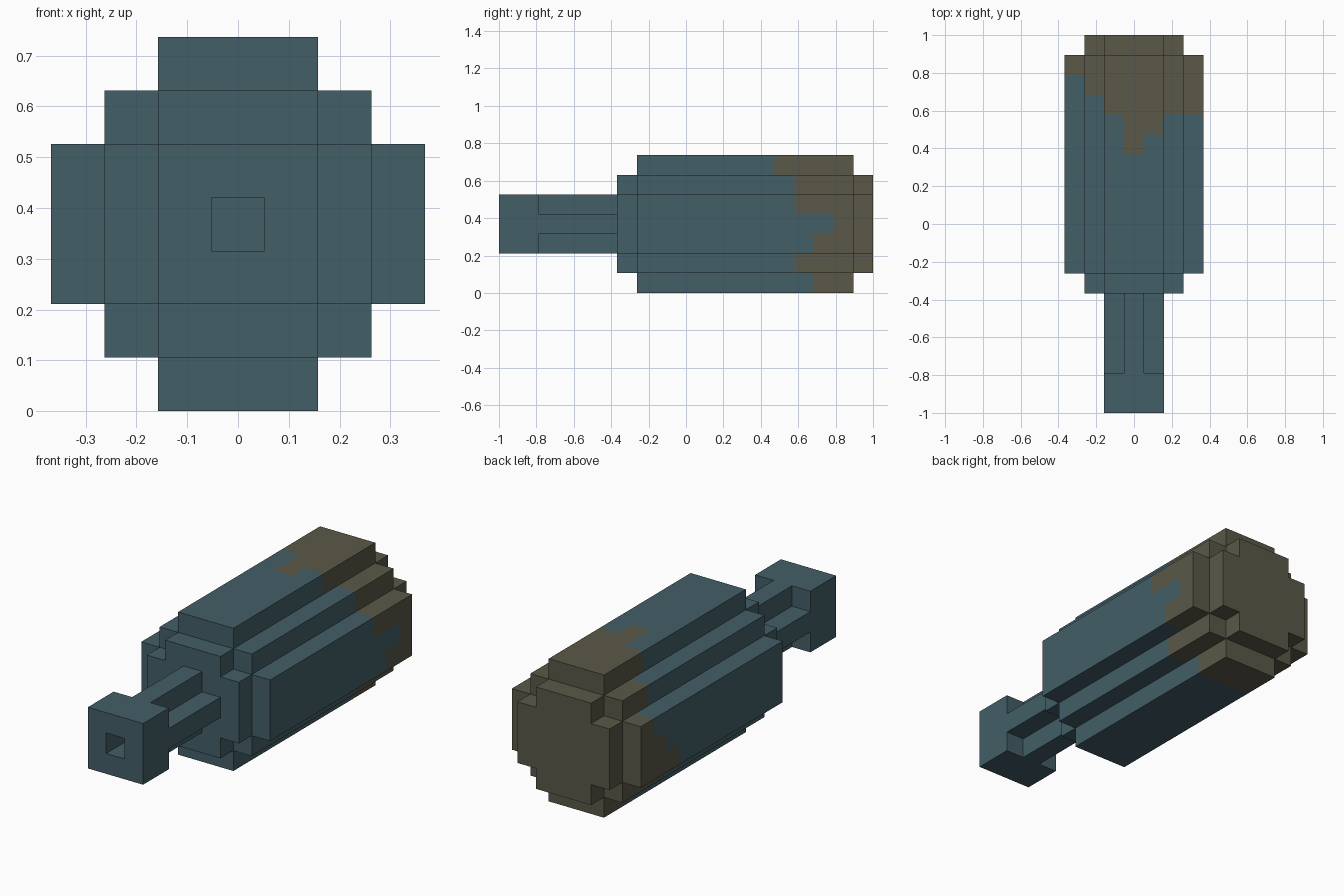
import bpy
import bmesh
import math
from mathutils import Vector

cube = bpy.data.objects.get("Cube")
if cube:
    bpy.data.objects.remove(cube, do_unlink=True)

U = 2 / 19  # size of one block; the model is 7 x 19 x 7 blocks


def make_material(name, rgb):
    mat = bpy.data.materials.new(name)
    mat.use_nodes = True
    color = (*rgb, 1.0)
    mat.diffuse_color = color
    mat.node_tree.nodes["Principled BSDF"].inputs["Base Color"].default_value = color
    return mat


MATERIALS = [make_material("slate_blue", (0.056, 0.112, 0.136)),
             make_material("olive_brown", (0.103, 0.099, 0.064))]


def build_blocks(name, cells, paint=lambda cell: 0):
    """Make the outer skin of a set of blocks, with flat areas merged."""
    bm = bmesh.new()
    corners = {}

    def corner(p):
        key = tuple(round(c) for c in p)
        if key not in corners:
            x, y, z = key
            corners[key] = bm.verts.new(((x - 3.5) * U, y * U - 1, z * U))
        return corners[key]

    for cell in cells:
        for axis in range(3):
            for sign in (-1, 1):
                step = Vector((0, 0, 0))
                step[axis] = sign
                if tuple(round(c) for c in Vector(cell) + step) in cells:
                    continue
                # Two directions across the face, ordered to face outward
                a, b = Vector((0, 0, 0)), Vector((0, 0, 0))
                a[(axis + 1) % 3] = 0.5
                b[(axis + 2) % 3] = 0.5 * sign
                mid = Vector(cell) + Vector((0.5, 0.5, 0.5)) + step * 0.5
                face = bm.faces.new([corner(mid + p) for p in (-a - b, a - b, a + b, b - a)])
                face.material_index = paint(cell)
    bmesh.ops.dissolve_limit(bm, angle_limit=math.radians(1), verts=bm.verts[:],
                             edges=bm.edges[:], delimit={'MATERIAL'})
    mesh = bpy.data.meshes.new(name)
    bm.to_mesh(mesh)
    bm.free()
    for mat in MATERIALS:
        mesh.materials.append(mat)
    obj = bpy.data.objects.new(name, mesh)
    bpy.context.collection.objects.link(obj)
    return obj


def blocks(y_range, inside):
    """Blocks whose distances from the long axis pass the given test."""
    return {(x, y, z) for x in range(7) for y in y_range for z in range(7)
            if inside(*sorted((abs(x - 3), abs(z - 3))))}


# Body: stepped round drum with a smaller plate on each end
drum = blocks(range(7, 18), lambda low, high: high <= 2 or low <= 1)
end_plates = blocks((6, 18), lambda low, high: high <= 2 and low <= 1)

# Block at which the brown stain starts, for each column of the drum
STAIN_TOP = (17, 16, 15, 13, 14, 15, 15)   # upper half, by x
STAIN_PLUS_X = (16, 15, 16, 17)            # lower half, by height
STAIN_MINUS_X = (16, 15, 15, 16)


def stain(cell):
    x, y, z = cell
    if z > 3:
        start = STAIN_TOP[x]
    else:
        start = (STAIN_PLUS_X if x >= 3 else STAIN_MINUS_X)[z]
    return int(y >= start)


build_blocks("body", drum | end_plates, stain)

# Neck and muzzle: cross-shaped tube ending in a square collar, with a bore
neck = blocks(range(2, 6), lambda low, high: high == 1 and low == 0)
collar = blocks(range(0, 2), lambda low, high: high == 1)
build_blocks("neck_and_muzzle", neck | collar)
